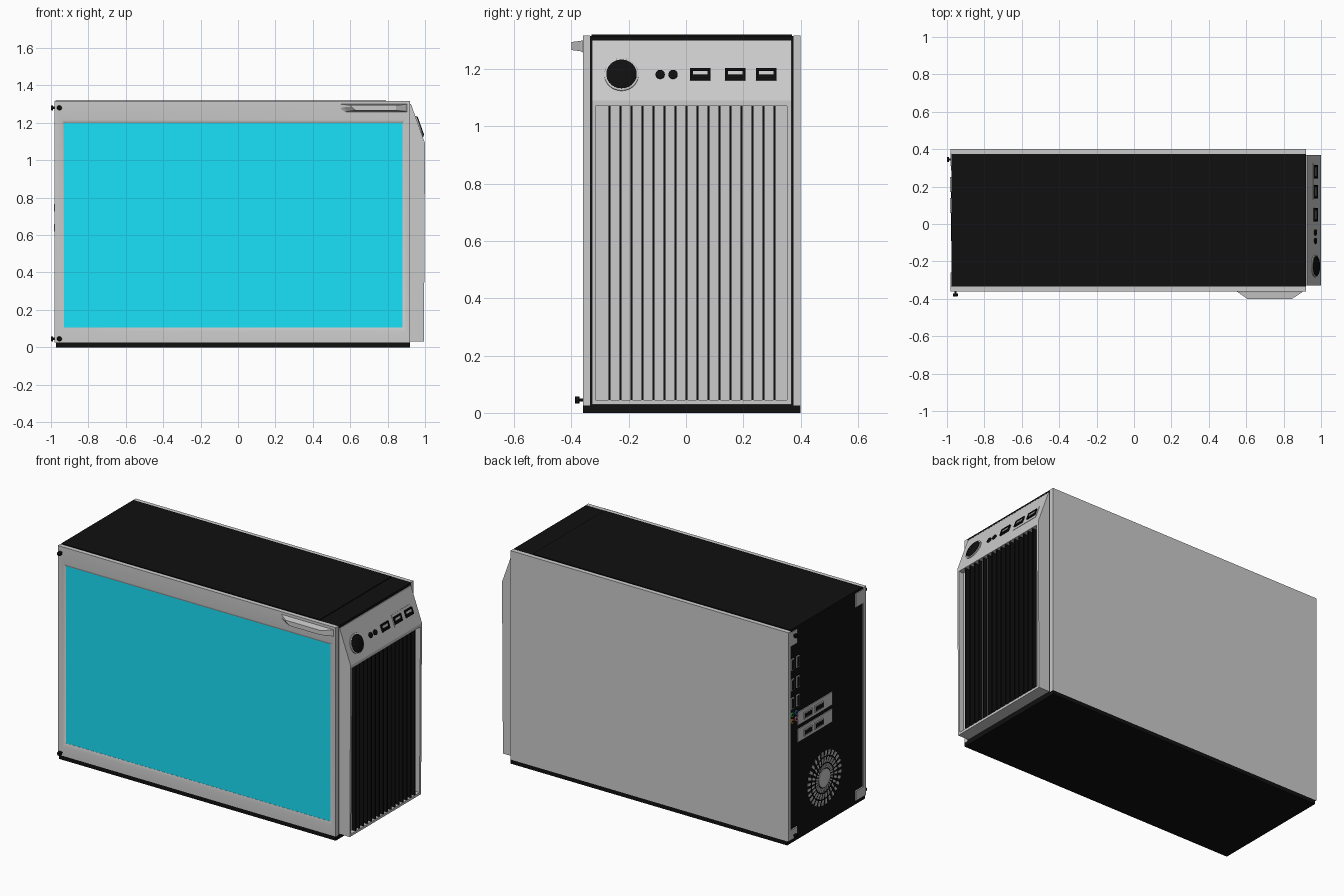
import bpy, bmesh, math
from mathutils import Matrix, Vector

if "Cube" in bpy.data.objects:
    bpy.data.objects.remove(bpy.data.objects["Cube"])

def material(name, rgb):
    m = bpy.data.materials.new(name)
    m.diffuse_color = (*rgb, 1)
    m.use_nodes = True
    m.node_tree.nodes["Principled BSDF"].inputs["Base Color"].default_value = m.diffuse_color
    return m

BLACK = material("black", (0.005, 0.005, 0.005))
CYAN = material("cyan_glass", (0.01, 0.75, 0.95))

def finish(name, bm, mat=None, smooth=False):
    bmesh.ops.recalc_face_normals(bm, faces=bm.faces)
    me = bpy.data.meshes.new(name)
    bm.to_mesh(me)
    bm.free()
    ob = bpy.data.objects.new(name, me)
    bpy.context.collection.objects.link(ob)
    if mat:
        me.materials.append(mat)
    if smooth:
        bpy.ops.object.select_all(action='DESELECT')
        ob.select_set(True)
        bpy.context.view_layer.objects.active = ob
        bpy.ops.object.shade_smooth_by_angle(angle=math.radians(35))
    return ob

def box(name, x, y, z, mat=None):
    """Box from (min, max) ranges."""
    bm = bmesh.new()
    bmesh.ops.create_cube(bm, size=1)
    for v in bm.verts:
        v.co = [(r[0] + r[1]) / 2 + c * (r[1] - r[0]) for r, c in zip((x, y, z), v.co)]
    return finish(name, bm, mat)

def rod(name, start, direction, rings, mat=None, segs=24):
    """Turned part: rings are (distance, radius) along direction."""
    bm = bmesh.new()
    rot = Vector((0, 0, 1)).rotation_difference(Vector(direction)).to_matrix()
    loops = [[bm.verts.new(Vector(start) + rot @ Vector((r * math.cos(2 * math.pi * i / segs),
              r * math.sin(2 * math.pi * i / segs), d))) for i in range(segs)] for d, r in rings]
    skin(bm, loops)
    return finish(name, bm, mat, True)

def skin(bm, loops, closed=False):
    n = len(loops[0])
    pairs = list(zip(loops, loops[1:])) + ([(loops[-1], loops[0])] if closed else [])
    for a, b in pairs:
        for i in range(n):
            bm.faces.new((a[i], a[(i + 1) % n], b[(i + 1) % n], b[i]))
    if not closed:
        bm.faces.new(loops[0])
        bm.faces.new(loops[-1])

# Chassis, top and base
box("chassis", (-0.972, 0.92), (-0.335, 0.375), (0.02, 1.30), BLACK)
box("top_cover", (-0.975, 0.92), (-0.335, 0.375), (1.30, 1.315), BLACK)
box("top_filter", (-0.975, 0.79), (-0.33, 0.37), (1.315, 1.32), BLACK)
box("base_plate", (-0.972, 0.92), (-0.36, 0.40), (0, 0.025), BLACK)

# Side panels
box("plain_side_panel", (-0.98, 0.92), (0.375, 0.40), (0.025, 1.316))
bm = bmesh.new()
loops = []
for x0, x1, z0, z1, y in ((-0.98, 0.92, 0.025, 1.316, -0.335), (-0.98, 0.92, 0.025, 1.316, -0.36),
                          (-0.945, 0.895, 0.085, 1.215, -0.36), (-0.93, 0.88, 0.105, 1.20, -0.352),
                          (-0.93, 0.88, 0.105, 1.20, -0.335)):
    loops.append([bm.verts.new((x, y, z)) for x, z in ((x0, z0), (x1, z0), (x1, z1), (x0, z1))])
skin(bm, loops, closed=True)
finish("window_side_panel", bm, None, True)
box("window", (-0.93, 0.88), (-0.351, -0.335), (0.105, 1.20), CYAN)

# Pull handle on the window panel
bm = bmesh.new()
loops = []
for y, x0, x1, z0, z1 in ((-0.359, 0.545, 0.905, 1.257, 1.30), (-0.368, 0.56, 0.895, 1.262, 1.298),
                          (-0.40, 0.605, 0.845, 1.266, 1.294)):
    loops.append([bm.verts.new((x, y, z)) for x, z in
                  ((x0 + 0.025, z0), (x1, z0), (x1, z1), (x0, z1), (x0, z0 + 0.02))])
skin(bm, loops)
finish("panel_handle", bm)

# Thumb screws and rear corner tabs
screw = ((0, 0.006), (0.008, 0.006), (0.009, 0.013), (0.018, 0.013), (0.02, 0.011))
for z in (0.045, 1.28):
    rod("window_panel_screw", (-0.955, -0.36, z), (0, -1, 0),
        [(d * 1.4, r) for d, r in screw], BLACK)
    rod("rear_screw", (-0.98, 0.345, z), (-1, 0, 0), screw, BLACK)
for z in ((0.025, 0.085), (1.22, 1.305)):
    box("rear_tab", (-0.98, -0.97), (0.31, 0.38), z)
    box("rear_tab", (-0.98, -0.97), (-0.34, -0.26), z)

# Intake panel with sloped head and grille recess
bm = bmesh.new()
profile = ((0.92, 0.03), (0.994, 0.03), (1.0, 1.09), (0.925, 1.30), (0.92, 1.30))
skin(bm, [[bm.verts.new((x, y, z)) for x, z in profile] for y in (-0.328, 0.368)])
panel = finish("intake_panel", bm)
cutter = box("recess_cutter", (0.968, 1.1), (-0.315, 0.353), (0.045, 1.07))
cutter.hide_render = True
mod = panel.modifiers.new("recess", 'BOOLEAN')
mod.object = cutter
mod.solver = 'EXACT'
bpy.context.view_layer.objects.active = panel
bpy.ops.object.modifier_apply(modifier="recess")
bpy.data.objects.remove(cutter)
for i in range(16):
    y = 0.021 + (i - 7.5) * 0.0384
    box("grille_fin", (0.966, 0.993), (y - 0.004, y + 0.004), (0.045, 1.07), BLACK)

# Controls on the slope
tilt = -math.atan2(0.075, 0.21)
normal = Vector((math.cos(tilt), 0, -math.sin(tilt)))

def on_slope(y, z=1.18):
    return Vector((0.925 + (1.30 - z) * 0.357, y, z))

def slope_box(name, y, z, width, height, low, high, mat=None):
    ob = box(name, (low, high), (-width / 2, width / 2), (-height / 2, height / 2), mat)
    ob.data.transform(Matrix.Translation(on_slope(y, z)) @ Matrix.Rotation(tilt, 4, 'Y'))

rod("power_ring", on_slope(-0.225), normal, ((-0.005, 0.06), (0.005, 0.06), (0.007, 0.056)), None, 40)
rod("power_button", on_slope(-0.225), normal, ((0, 0.053), (0.009, 0.053), (0.011, 0.05)), BLACK, 40)
for y in (-0.09, -0.045):
    rod("audio_jack", on_slope(y), normal, ((-0.004, 0.016), (0.006, 0.016), (0.007, 0.013)), BLACK)
slope_box("port_plate", 0.228, 1.178, 0.195, 0.08, -0.004, 0.002)
for y in (0.05, 0.172, 0.28):
    for s in (-1, 1):
        slope_box("usb_shell_edge", y, 1.18 + s * 0.017, 0.072, 0.008, -0.004, 0.009, BLACK)
        slope_box("usb_shell_end", y + s * 0.033, 1.18, 0.006, 0.036, -0.004, 0.009, BLACK)
    slope_box("usb_cavity", y, 1.18, 0.064, 0.03, -0.004, 0.003, BLACK)
    slope_box("usb_tongue", y, 1.184, 0.05, 0.012, -0.004, 0.007)

# Rear connectors
for z in (1.10, 0.975, 0.86):
    for y in (0.352, 0.30):
        box("rear_port", (-0.978, -0.97), (y - 0.014, y + 0.014), (z - 0.035, z + 0.035))
        box("rear_port_slot", (-0.979, -0.97), (y - 0.01, y + 0.01), (z - 0.03, z + 0.03), BLACK)
colours = {"green": (0.05, 0.6, 0.1), "blue": (0.05, 0.2, 0.7), "orange": (0.8, 0.35, 0.03),
           "pink": (0.8, 0.2, 0.35)}
for i, (name, rgb) in enumerate(colours.items()):
    start = (-0.97, 0.355 - 0.04 * (i % 2), 0.79 - 0.04 * (i // 2))
    rod(name + "_jack", start, (-1, 0, 0), ((0, 0.014), (0.008, 0.014)), material(name, rgb), 16)
    rod("jack_hole", start, (-1, 0, 0), ((0, 0.006), (0.009, 0.006)), BLACK, 12)

# Expansion card brackets
for z in (0.745, 0.64):
    box("card_bracket", (-0.977, -0.97), (-0.035, 0.30), (z - 0.04, z + 0.04))
    for y in (0.10, 0.21):
        box("card_port", (-0.984, -0.97), (y - 0.04, y + 0.04), (z - 0.02, z + 0.02))
        box("card_port_slot", (-0.985, -0.97), (y - 0.034, y + 0.034), (z - 0.013, z + 0.013), BLACK)

# Rear fan
centre = Vector((-0.97, 0.04, 0.28))
rod("fan_hub", centre, (-1, 0, 0), ((0, 0.055), (0.006, 0.055), (0.008, 0.045)), None, 32)
bm = bmesh.new()
for i in range(28):
    a = 2 * math.pi * i / 28
    loop = []
    for x in (0, -0.005):
        loop.append([bm.verts.new(centre + Vector((x, r * math.cos(a + t), r * math.sin(a + t))))
                     for r, t in ((0.062, -0.07), (0.165, 0.06), (0.165, 0.16), (0.062, 0.05))])
    skin(bm, loop)
finish("fan_blades", bm)
for r in (0.09, 0.13):
    bpy.ops.mesh.primitive_torus_add(location=centre + Vector((-0.004, 0, 0)),
                                     rotation=(0, math.pi / 2, 0), major_radius=r,
                                     minor_radius=0.004, major_segments=40, minor_segments=6)
    bpy.context.object.name = "fan_guard_ring"
    bpy.context.object.data.materials.append(BLACK)
